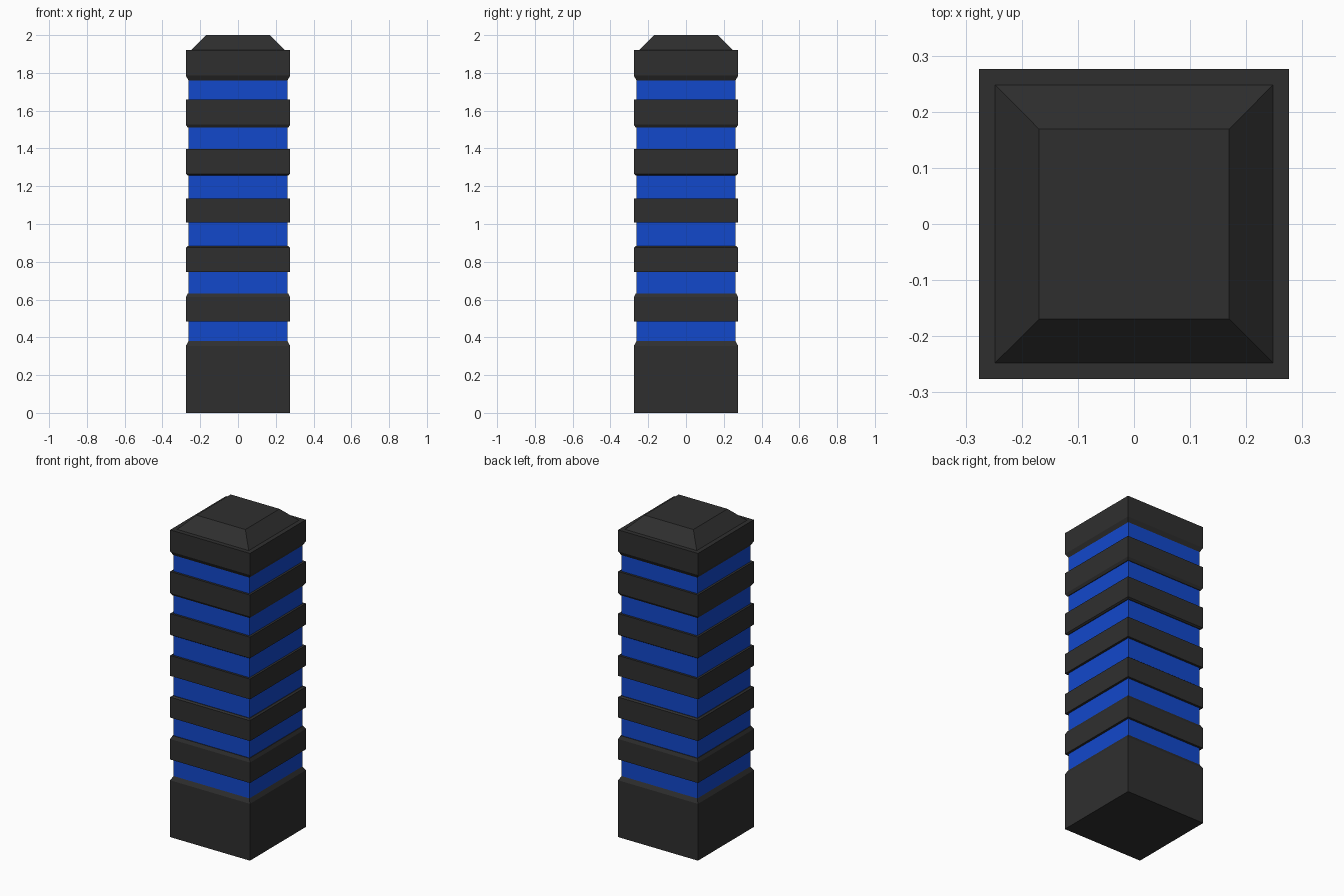
import bpy, bmesh

if "Cube" in bpy.data.objects:
    bpy.data.objects.remove(bpy.data.objects["Cube"])


def material(name, color):
    m = bpy.data.materials.new(name)
    m.diffuse_color = color
    m.use_nodes = True
    m.node_tree.nodes["Principled BSDF"].inputs["Base Color"].default_value = m.diffuse_color
    return m


dark = material("dark_stone", (0.028, 0.028, 0.028, 1))
blue = material("blue_glow", (0.006, 0.065, 0.6, 1))


def square_loft(name, profile, mat):
    """Closed square-section solid from (half width, z) pairs, bottom to top."""
    bm = bmesh.new()
    rings = [[bm.verts.new((sx * h, sy * h, z))
              for sx, sy in ((-1, -1), (1, -1), (1, 1), (-1, 1))]
             for h, z in profile]
    for a, b in zip(rings, rings[1:]):
        for i in range(4):
            j = (i + 1) % 4
            bm.faces.new((a[i], a[j], b[j], b[i]))
    bm.faces.new(rings[0][::-1])
    bm.faces.new(rings[-1])
    mesh = bpy.data.meshes.new(name)
    bm.to_mesh(mesh)
    bm.free()
    obj = bpy.data.objects.new(name, mesh)
    obj.data.materials.append(mat)
    bpy.context.collection.objects.link(obj)
    return obj


W, C = 0.276, 0.262  # half widths of the bands and of the core

# Plinth with a chamfered top edge
square_loft("base", [(W, 0), (W, 0.355), (C, 0.38)], dark)

# Bands: bottom, top, bottom chamfer, top chamfer
bands = [(0.485, 0.633, 0, 0.02),
         (0.747, 0.883, 0, 0.008),
         (1.008, 1.135, 0, 0),
         (1.258, 1.397, 0.007, 0),
         (1.51, 1.66, 0.016, 0)]
for n, (z0, z1, c0, c1) in enumerate(bands, 1):
    profile = [(W, z0 + c0), (W, z1 - c1)]
    if c0:
        profile.insert(0, (C + 0.004, z0))
    if c1:
        profile.append((C + 0.004, z1))
    square_loft(f"band_{n}", profile, dark)

# Cap with a ledge and a sloped top
square_loft("cap", [(C, 1.76), (W, 1.785), (W, 1.92), (0.248, 1.92), (0.169, 2.0)], dark)

# Blue core showing between the bands
square_loft("core", [(C, 0.38), (C, 1.76)], blue)
